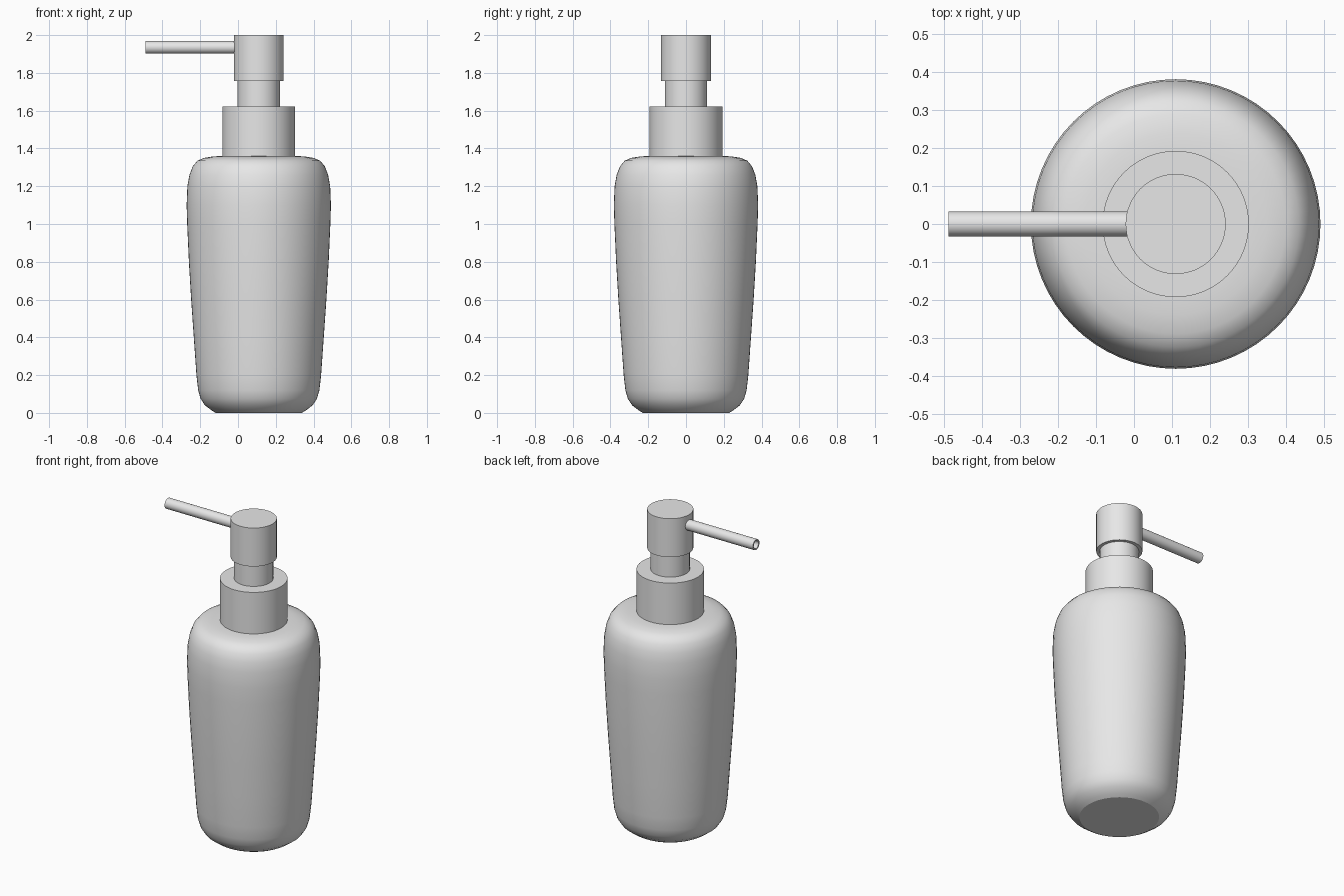
import bpy
import bmesh
from math import radians, tau

cube = bpy.data.objects.get("Cube")
if cube:
    bpy.data.objects.remove(cube, do_unlink=True)

AXIS_X = 0.11

grey = bpy.data.materials.new("plain_grey")
grey.use_nodes = True
grey.diffuse_color = (0.8, 0.8, 0.8, 1)
grey.node_tree.nodes["Principled BSDF"].inputs["Base Color"].default_value = grey.diffuse_color


def lathe(name, profile, segments=64, location=(AXIS_X, 0, 0), tilt=0):
    """Revolve an (r, z) profile around the local z axis."""
    bm = bmesh.new()
    verts = [bm.verts.new((r, 0, z)) for r, z in profile]
    edges = [bm.edges.new(pair) for pair in zip(verts, verts[1:])]
    bmesh.ops.spin(bm, geom=verts + edges, cent=(0, 0, 0), axis=(0, 0, 1),
                   angle=tau, steps=segments, use_duplicate=False)
    bmesh.ops.remove_doubles(bm, verts=bm.verts[:], dist=0.0005)
    bmesh.ops.recalc_face_normals(bm, faces=bm.faces[:])
    mesh = bpy.data.meshes.new(name)
    bm.to_mesh(mesh)
    bm.free()
    mesh.materials.append(grey)
    mesh.shade_smooth()
    mesh.set_sharp_from_angle(angle=radians(30))
    obj = bpy.data.objects.new(name, mesh)
    obj.location = location
    obj.rotation_euler.y = tilt
    bpy.context.collection.objects.link(obj)
    return obj


def cylinder(name, radius, bottom, top):
    return lathe(name, [(0, bottom), (radius, bottom), (radius, top), (0, top)])


# Bottle: flat base, rounded foot, gently flaring wall and soft shoulder
lathe("bottle", [
    (0, 0), (0.228, 0), (0.248, 0.012), (0.285, 0.04), (0.308, 0.075),
    (0.321, 0.12), (0.33, 0.2), (0.344, 0.4), (0.358, 0.6), (0.37, 0.8),
    (0.379, 1.0), (0.382, 1.1), (0.378, 1.2), (0.367, 1.26), (0.35, 1.305),
    (0.325, 1.335), (0.29, 1.35), (0.24, 1.358), (0.193, 1.36), (0, 1.36),
])

# Pump: collar, stem and press head
cylinder("collar", 0.193, 1.355, 1.622)
cylinder("stem", 0.112, 1.6, 1.78)
cylinder("pump_head", 0.132, 1.757, 2.0)

# Spout: hollow tube pointing sideways out of the head
lathe("spout", [(0, 0), (0.033, 0), (0.033, 0.53), (0.024, 0.53),
                (0.024, 0.1), (0, 0.1)],
      segments=32, location=(0.04, 0, 1.935), tilt=radians(-90))
